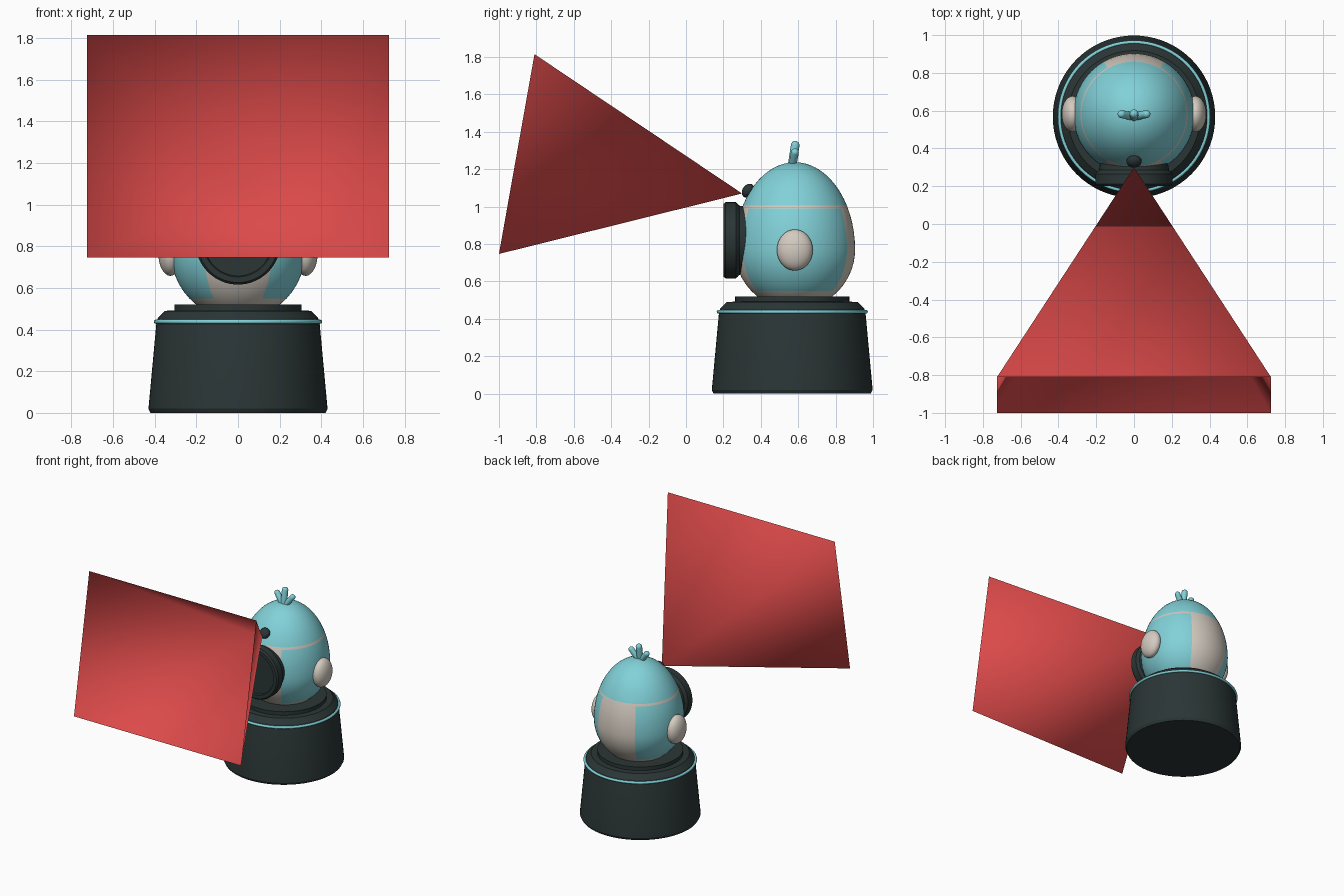
import bpy, bmesh, math
from mathutils import Vector, Matrix

if "Cube" in bpy.data.objects:
    bpy.data.objects.remove(bpy.data.objects["Cube"])


def mat(name, rgb):
    m = bpy.data.materials.new(name)
    m.diffuse_color = (*rgb, 1)
    m.use_nodes = True
    m.node_tree.nodes["Principled BSDF"].inputs["Base Color"].default_value = m.diffuse_color
    return m


TEAL = mat("teal", (0.22, 0.64, 0.69))
CREAM = mat("cream", (0.66, 0.60, 0.53))
DARK = mat("charcoal", (0.024, 0.036, 0.036))
RED = mat("red", (0.72, 0.068, 0.068))


def finish(name, bm, mats, angle=35, fix=True):
    if fix:
        bmesh.ops.recalc_face_normals(bm, faces=bm.faces[:])
    me = bpy.data.meshes.new(name)
    bm.to_mesh(me)
    bm.free()
    for m in mats:
        me.materials.append(m)
    ob = bpy.data.objects.new(name, me)
    bpy.context.collection.objects.link(ob)
    bpy.ops.object.select_all(action='DESELECT')
    ob.select_set(True)
    bpy.context.view_layer.objects.active = ob
    bpy.ops.object.shade_smooth_by_angle(angle=math.radians(angle))
    return ob


def lathe(profile, matrix, steps=72, closed=False):
    """Spin (radius, height) points around z, then place with matrix."""
    bm = bmesh.new()
    vs = [bm.verts.new((r, 0, z)) for r, z in profile]
    es = [bm.edges.new(p) for p in zip(vs, vs[1:])]
    if closed:
        es.append(bm.edges.new((vs[-1], vs[0])))
    bmesh.ops.spin(bm, geom=vs + es, cent=(0, 0, 0), axis=(0, 0, 1),
                   angle=math.tau, steps=steps, use_merge=True)
    bmesh.ops.remove_doubles(bm, verts=bm.verts[:], dist=1e-5)
    bmesh.ops.transform(bm, matrix=matrix, verts=bm.verts[:])
    return bm


def ellipsoid(name, centre, radii, material, tilt=0):
    bm = bmesh.new()
    bmesh.ops.create_uvsphere(bm, u_segments=32, v_segments=16, radius=1,
                              matrix=Matrix.Translation(centre) @ Matrix.Rotation(tilt, 4, 'X')
                              @ Matrix.Diagonal((*radii, 1)))
    finish(name, bm, [material], 60)


def capsule(name, a, b, r, material):
    a, b = Vector(a), Vector(b)
    length = (b - a).length
    arc = [i * math.pi / 16 for i in range(9)]
    prof = [(r * math.sin(t), -r * math.cos(t)) for t in arc]
    prof += [(r * math.cos(t), length + r * math.sin(t)) for t in arc]
    rot = (b - a).to_track_quat('Z', 'Y').to_matrix().to_4x4()
    finish(name, lathe(prof, Matrix.Translation(a) @ rot, 24), [material], 60)


# Pedestal with stepped top
BASE = Matrix.Translation((0, 0.568, 0))
finish("pedestal", lathe([(0, 0), (0.42, 0), (0.43, 0.02), (0.392, 0.43), (0.385, 0.455),
                          (0.35, 0.49), (0.305, 0.492), (0.305, 0.52), (0, 0.52)], BASE), [DARK], 25)
ring = [(0.394 + 0.01 * math.cos(i * math.tau / 12), 0.438 + 0.01 * math.sin(i * math.tau / 12))
        for i in range(12)]
finish("pedestal_ring", lathe(ring, BASE, closed=True), [TEAL], 60)

# Egg-shaped body: rows fall exactly on the colour borders
CY, CZ, R, UP, DOWN = 0.582, 0.77, 0.322, 0.467, 0.32
rows = [0.5, 0.52, 0.55, 0.58, 0.62, 0.66, 0.7, 0.735, 0.77, 0.82, 0.87, 0.91, 0.95, 0.99,
        1.007, 1.04, 1.08, 1.115, 1.145, 1.17, 1.19, 1.207, 1.22, 1.229, 1.235, CZ + UP]


def egg_radius(z):
    u = (z - CZ) / (UP if z > CZ else DOWN)
    return R * math.sqrt(max(0, 1 - u * u))


bm = lathe([(0, 0.5)] + [(egg_radius(z), z) for z in rows], Matrix.Translation((0, CY, 0)))
for f in bm.faces:
    c = f.calc_center_median()
    around = math.degrees(math.atan2(abs(c.x), abs(c.y - CY)))
    stripe = c.z < 0.99 and around < 30
    f.material_index = 1 if c.z < 0.55 or 0.99 < c.z < 1.007 or stripe else 0
finish("body", bm, [TEAL, CREAM], 60)

# Ear pads
for side, x in (("left", -1), ("right", 1)):
    ellipsoid(side + "_ear_pad", (x * 0.325, CY, 0.768), (0.058, 0.096, 0.11), CREAM)

# Round front face with shallow recess; lathe axis points to -y
FACE = Matrix.Translation((0, 0.2, 0.82)) @ Matrix.Rotation(math.pi / 2, 4, 'X')
finish("front_disc", lathe([(0, -0.012), (0.162, -0.012), (0.167, 0), (0.194, 0), (0.204, -0.012),
                            (0.204, -0.066), (0.196, -0.076), (0.185, -0.085),
                            (0.175, -0.16), (0, -0.16)], FACE), [DARK])

# Projector lens on the forehead
ellipsoid("projector_lens", (0, 0.332, 1.085), (0.04, 0.03, 0.04), DARK, math.radians(-35))

# Tuft on top
capsule("tuft_middle", (0, 0.567, 1.22), (0, 0.584, 1.328), 0.023, TEAL)
for side, x in (("left", -1), ("right", 1)):
    capsule("tuft_" + side, (x * 0.012, 0.57, 1.22), (x * 0.066, 0.582, 1.29), 0.021, TEAL)

# Projected beam: open four-sided cone
bm = bmesh.new()
tip = bm.verts.new((0, 0.3, 1.07))
rim = [bm.verts.new(p) for p in ((-0.725, -1, 0.747), (0.725, -1, 0.747),
                                 (0.725, -0.81, 1.815), (-0.725, -0.81, 1.815))]
for i in range(4):
    bm.faces.new((tip, rim[i], rim[(i + 1) % 4]))
finish("light_beam", bm, [RED], 180)
